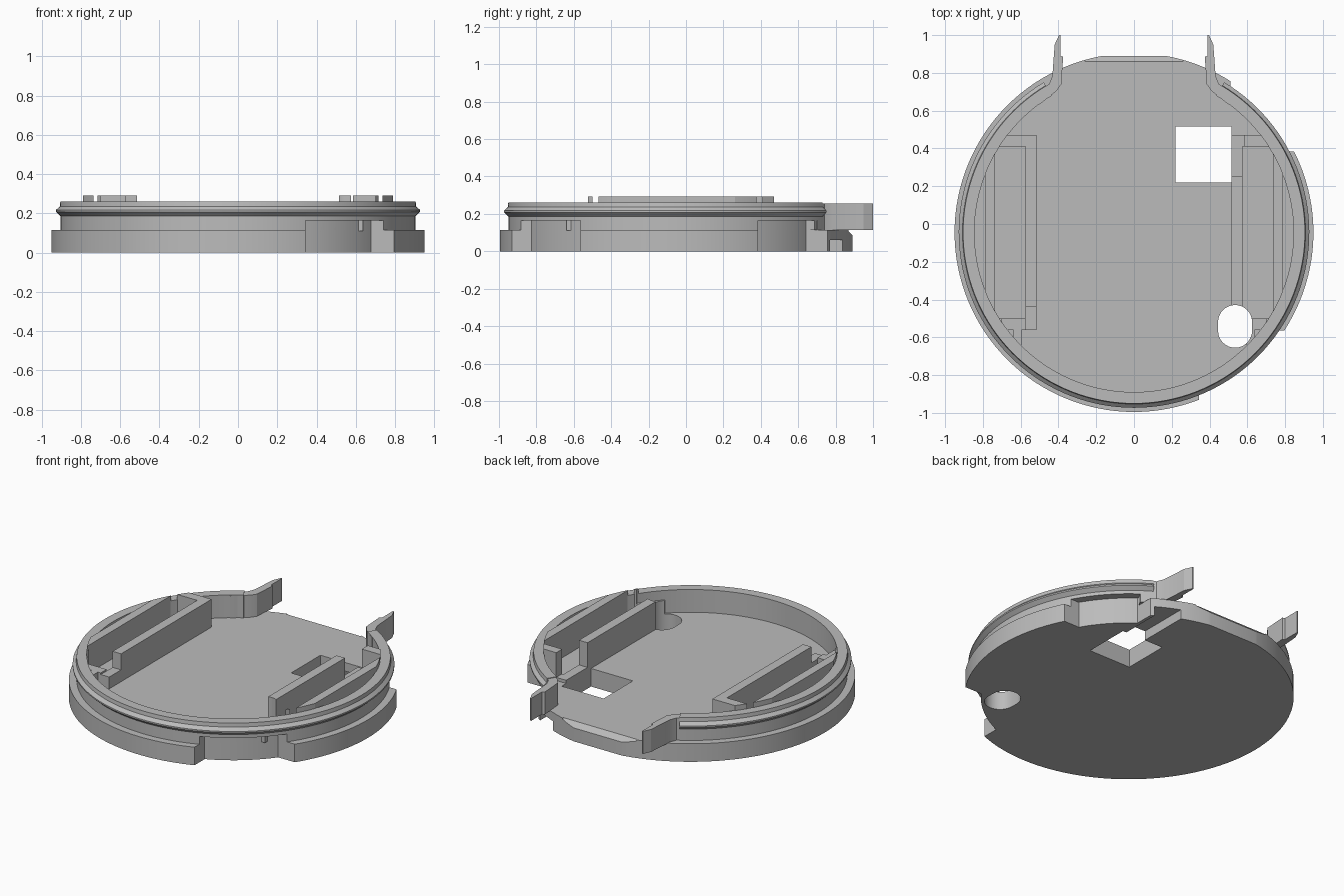
import bpy, bmesh, math
from mathutils import Vector, Matrix

cube = bpy.data.objects.get("Cube")
if cube:
    bpy.data.objects.remove(cube)

CY = -0.045                      # centre of the round body in y
FLOOR, UNDER, RIM, TOP = 0.115, 0.165, 0.26, 0.292

grey = bpy.data.materials.new("plain grey")
grey.use_nodes = True
colour = (0.5, 0.5, 0.5, 1)
grey.diffuse_color = colour
grey.node_tree.nodes["Principled BSDF"].inputs["Base Color"].default_value = colour


def finish(name, bm):
    bmesh.ops.recalc_face_normals(bm, faces=bm.faces)
    mesh = bpy.data.meshes.new(name)
    bm.to_mesh(mesh)
    bm.free()
    mesh.materials.append(grey)
    obj = bpy.data.objects.new(name, mesh)
    bpy.context.collection.objects.link(obj)
    return obj


def prism(name, outline, z0, z1):
    bm = bmesh.new()
    face = bm.faces.new([bm.verts.new((x, y, z0)) for x, y in outline])
    ext = bmesh.ops.extrude_face_region(bm, geom=[face])
    verts = [v for v in ext["geom"] if isinstance(v, bmesh.types.BMVert)]
    bmesh.ops.translate(bm, verts=verts, vec=(0, 0, z1 - z0))
    return finish(name, bm)


def box(name, x0, x1, y0, y1, z0, z1):
    return prism(name, [(x0, y0), (x1, y0), (x1, y1), (x0, y1)], z0, z1)


def arc(r, a0, a1, steps):
    return [(r * math.cos(a0 + (a1 - a0) * i / steps),
             CY + r * math.sin(a0 + (a1 - a0) * i / steps)) for i in range(steps + 1)]


def cut(obj, cutters):
    for c in cutters:
        c.hide_render = True
        mod = obj.modifiers.new("cut", "BOOLEAN")
        mod.operation, mod.solver, mod.object = "DIFFERENCE", "EXACT", c
    bpy.context.view_layer.update()
    result = bpy.data.meshes.new_from_object(
        obj.evaluated_get(bpy.context.evaluated_depsgraph_get()))
    obj.modifiers.clear()
    obj.data = result


def mirror(outline, side):
    return [(x * side, y) for x, y in outline]


# Cutters for the two recesses under the rim
def recess(x, y):
    r = 0.855
    sign = 1 if y > CY else -1
    a_side = math.asin((y - CY) / r)
    a_end = sign * math.acos(x / r)
    outline = arc(r, a_end, a_side, 16) + [(1.1, y), (1.1, sign * 1.1), (x, sign * 1.1)]
    return prism("recess_cutter", outline, -0.1, UNDER)


front_recess = recess(0.345, -0.565)
back_recess = recess(0.51, 0.385)

# Cutters for the openings
square = box("square_cutter", 0.22, 0.515, 0.22, 0.515, -0.1, 0.4)
channel = box("channel_cutter", 0.35, 0.49, 0.5, 1.1, -0.1, 0.06)
flat = box("flat_cutter", -1, 1, 0.89, 1.2, -0.1, 0.5)
oval_outline = []
for sign in (1, -1):
    for i in range(17):
        a = math.pi * i / 16
        oval_outline.append((0.535 + sign * 0.09 * math.cos(a),
                             -0.542 + sign * (0.023 + 0.09 * math.sin(a))))
oval = prism("oval_cutter", oval_outline, -0.1, 0.4)

# Wedge cutter for the chamfer at the back edge
wedge = prism("chamfer_cutter", [(0.86, 0.116), (0.92, 0.055), (0.92, 0.2), (0.86, 0.2)],
              -0.26, 0.26)
wedge.data.transform(Matrix(((0, 0, 1, 0), (1, 0, 0, 0), (0, 1, 0, 0), (0, 0, 0, 1))))

# Round base plate
base = prism("base_plate", arc(0.95, 0, math.tau, 128)[:-1], 0, FLOOR)
cut(base, [front_recess, back_recess, square, channel, flat, oval, wedge])

# Upright rim with a snap ridge, open at the back
profile = [(0.845, 0.105), (0.905, 0.105), (0.905, 0.187), (0.928, 0.208),
           (0.928, 0.217), (0.908, 0.236), (0.905, RIM), (0.845, RIM)]
start = math.radians(121)
bm = bmesh.new()
face = bm.faces.new([bm.verts.new((r * math.cos(start), CY + r * math.sin(start), z))
                     for r, z in profile])
bmesh.ops.spin(bm, geom=[face, *face.edges, *face.verts], cent=(0, CY, 0),
               axis=(0, 0, 1), angle=math.radians(298), steps=112)
bmesh.ops.remove_doubles(bm, verts=bm.verts, dist=0.0001)
rim = finish("rim", bm)
cut(rim, [front_recess, back_recess, oval])

# Spring clips at the rim ends
clip_outline = [(0.39, 1.0), (0.39, 0.89), (0.375, 0.885), (0.385, 0.74), (0.41, 0.705),
                (0.5, 0.632), (0.53, 0.688), (0.45, 0.74), (0.432, 0.785),
                (0.42, 0.95), (0.397, 1.0)]
clips = [prism(n + "_clip", mirror(clip_outline, s), FLOOR - 0.002, RIM - 0.004)
         for n, s in (("left", 1), ("right", -1))]

# Long holders along both sides, clipped to the round inside of the rim
R = 0.848
wall = math.acos(0.79 / R)
low = math.asin((-0.56 - CY) / R)
high = math.asin((0.47 - CY) / R)
holder_outline = ([(0.515, -0.56)] + arc(R, low, -wall, 6) + arc(R, wall, high, 6)
                  + [(0.515, 0.47)])
holders = []
for n, s in (("left", 1), ("right", -1)):
    holder = prism(n + "_holder", mirror(holder_outline, s), FLOOR - 0.005, TOP)

    def slot(x0, x1, y0, y1, z):
        return box("slot_cutter", *sorted((x0 * s, x1 * s)), y0, y1, z, 0.5)

    slots = [slot(0.575, 0.735, -0.5, 0.41, FLOOR),
             slot(0.5, 0.575, -0.6, -0.44, 0.19),
             slot(0.56, 0.7, -0.6, -0.49, 0.2)]
    if s == 1:
        slots += [slot(0.5, 0.585, 0.255, 0.6, 0.135), oval]
    cut(holder, slots)
    stop = box(n + "_stop", *sorted((0.595 * s, 0.638 * s)), -0.64, -0.555, FLOOR - 0.005, 0.2)
    if s == 1:
        cut(stop, [oval])
    holders += [holder, stop]

# Remove the cutters and smooth the curved walls
for obj in list(bpy.context.collection.objects):
    if obj.name.split(".")[0].endswith("_cutter"):
        bpy.data.objects.remove(obj)
bpy.ops.object.select_all(action="DESELECT")
for obj in [base, rim, *clips, *holders]:
    obj.select_set(True)
bpy.context.view_layer.objects.active = base
bpy.ops.object.shade_smooth_by_angle(angle=math.radians(20))
